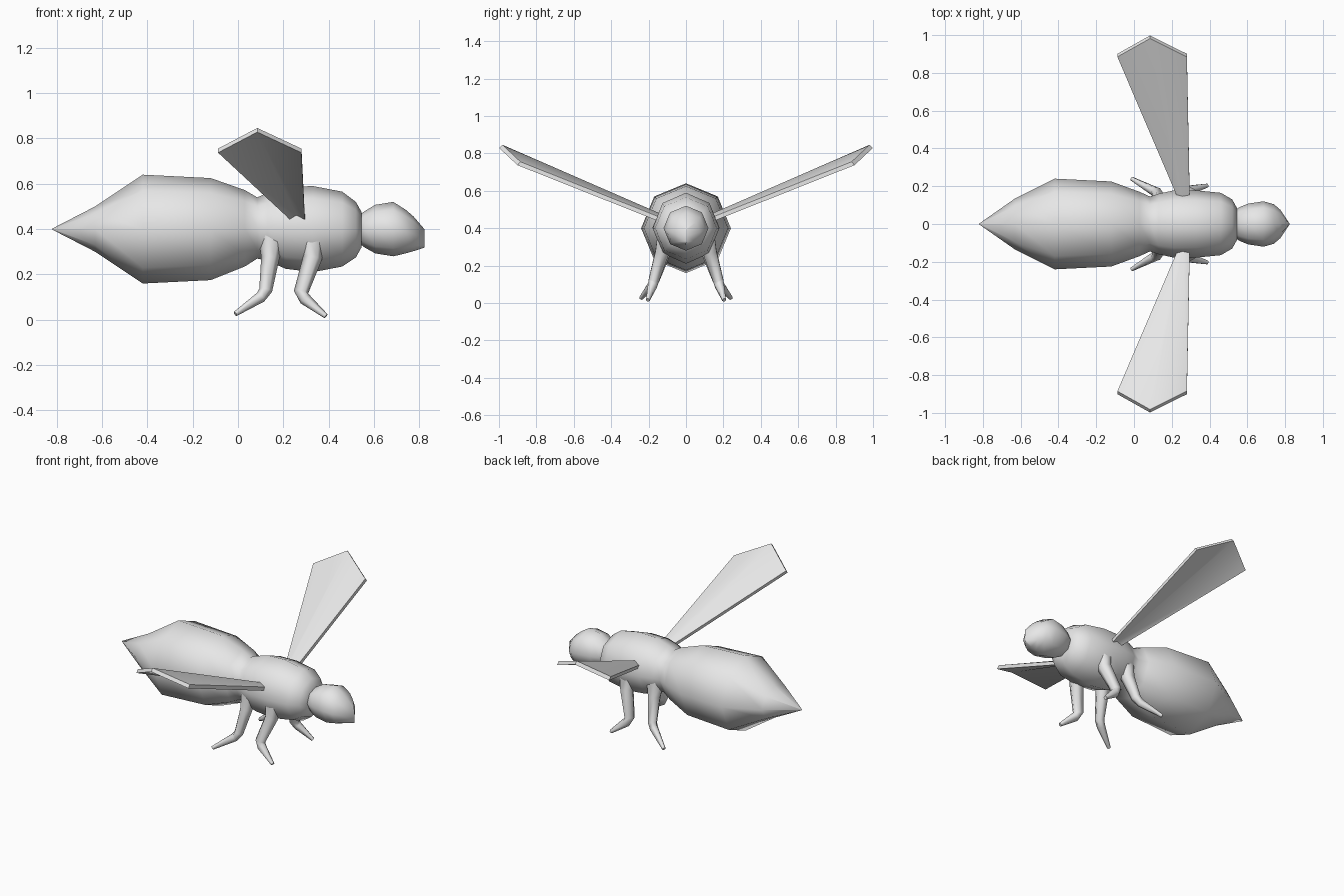
import bpy, bmesh, math
from mathutils import Vector

if "Cube" in bpy.data.objects:
    bpy.data.objects.remove(bpy.data.objects["Cube"])

grey = bpy.data.materials.new("grey")
grey.diffuse_color = (0.8, 0.8, 0.8, 1)
grey.use_nodes = True
grey.node_tree.nodes["Principled BSDF"].inputs["Base Color"].default_value = grey.diffuse_color


def finish(name, bm, angle):
    bmesh.ops.recalc_face_normals(bm, faces=bm.faces)
    mesh = bpy.data.meshes.new(name)
    bm.to_mesh(mesh)
    bm.free()
    mesh.materials.append(grey)
    ob = bpy.data.objects.new(name, mesh)
    bpy.context.collection.objects.link(ob)
    bpy.ops.object.select_all(action='DESELECT')
    ob.select_set(True)
    bpy.context.view_layer.objects.active = ob
    bpy.ops.object.shade_smooth_by_angle(angle=math.radians(angle))
    return ob


def skin(bm, rings):
    """Bridge rings of equal length and close both ends."""
    for a, b in zip(rings, rings[1:]):
        for i in range(len(a)):
            j = (i + 1) % len(a)
            bm.faces.new((a[i], a[j], b[j], b[i]))
    bm.faces.new(rings[0])
    bm.faces.new(rings[-1])


def loft_x(name, sections, angle=70):
    """Eight-sided loft along x; each section is x, bottom z, top z, half width."""
    bm = bmesh.new()
    rings = []
    for x, lo, hi, w in sections:
        mid, h = (lo + hi) / 2, (hi - lo) / 2
        rings.append([bm.verts.new((x, w * math.cos(k * math.pi / 4),
                                    mid + h * math.sin(k * math.pi / 4))) for k in range(8)])
    skin(bm, rings)
    return finish(name, bm, angle)


# abdomen and thorax
loft_x("abdomen_and_thorax", [
    (-0.82, 0.398, 0.402, 0.002), (-0.63, 0.30, 0.50, 0.135), (-0.42, 0.16, 0.64, 0.24),
    (-0.12, 0.175, 0.625, 0.225), (0.03, 0.235, 0.572, 0.17), (0.085, 0.27, 0.54, 0.145),
    (0.13, 0.26, 0.56, 0.16), (0.21, 0.225, 0.585, 0.178), (0.33, 0.21, 0.59, 0.178),
    (0.46, 0.235, 0.565, 0.165), (0.52, 0.275, 0.52, 0.13), (0.545, 0.32, 0.475, 0.085)])

# head, tapering to a short upright snout edge
loft_x("head", [
    (0.53, 0.34, 0.46, 0.07), (0.56, 0.318, 0.48, 0.09), (0.605, 0.293, 0.507, 0.108),
    (0.685, 0.28, 0.52, 0.12), (0.74, 0.293, 0.485, 0.105), (0.775, 0.303, 0.455, 0.075),
    (0.822, 0.318, 0.40, 0.004)])


def leg(name, points, side):
    """Tapered six-sided leg through (x, y, z, radius) points."""
    bm = bmesh.new()
    pts = [Vector(p[:3]) for p in points]
    rings = []
    for i, p in enumerate(pts):
        d = (pts[min(i + 1, len(pts) - 1)] - pts[max(i - 1, 0)]).normalized()
        u = d.cross(Vector((0, 1, 0))).normalized()
        v = d.cross(u)
        r = points[i][3]
        ring = []
        for k in range(6):
            a = k * math.pi / 3
            q = p + r * (u * math.cos(a) + v * math.sin(a))
            ring.append(bm.verts.new((q.x, q.y * side, q.z)))
        rings.append(ring)
    skin(bm, rings)
    finish(name, bm, 70)


def wing(name, side):
    """Thin cambered blade widening outwards to a pointed tip."""
    bm = bmesh.new()
    root = [(0.235, 0.13, 0.455), (0.26, 0.13, 0.475), (0.295, 0.13, 0.455)]
    tip = [(-0.088, 0.885, 0.755), (0.085, 0.982, 0.846), (0.28, 0.885, 0.755)]
    drop = Vector((0, 0.016, -0.018))
    rings = []
    for row in (root, tip):
        top = [Vector(p) for p in row]
        ring = top + [p + drop for p in reversed(top)]
        rings.append([bm.verts.new((p.x, p.y * side, p.z)) for p in ring])
    skin(bm, rings)
    bmesh.ops.triangulate(bm, faces=[f for f in bm.faces if len(f.verts) > 4])
    finish(name, bm, 40)


for label, s in (("left", 1), ("right", -1)):
    wing(label + "_wing", s)
    leg(label + "_front_leg", [(0.33, 0.10, 0.37, 0.06), (0.328, 0.128, 0.27, 0.042),
                               (0.278, 0.172, 0.122, 0.032), (0.295, 0.18, 0.092, 0.027),
                               (0.388, 0.204, 0.016, 0.011)], s)
    leg(label + "_back_leg", [(0.15, 0.09, 0.37, 0.06), (0.142, 0.118, 0.27, 0.04),
                              (0.122, 0.165, 0.13, 0.029), (0.10, 0.178, 0.10, 0.025),
                              (-0.012, 0.24, 0.026, 0.011)], s)
